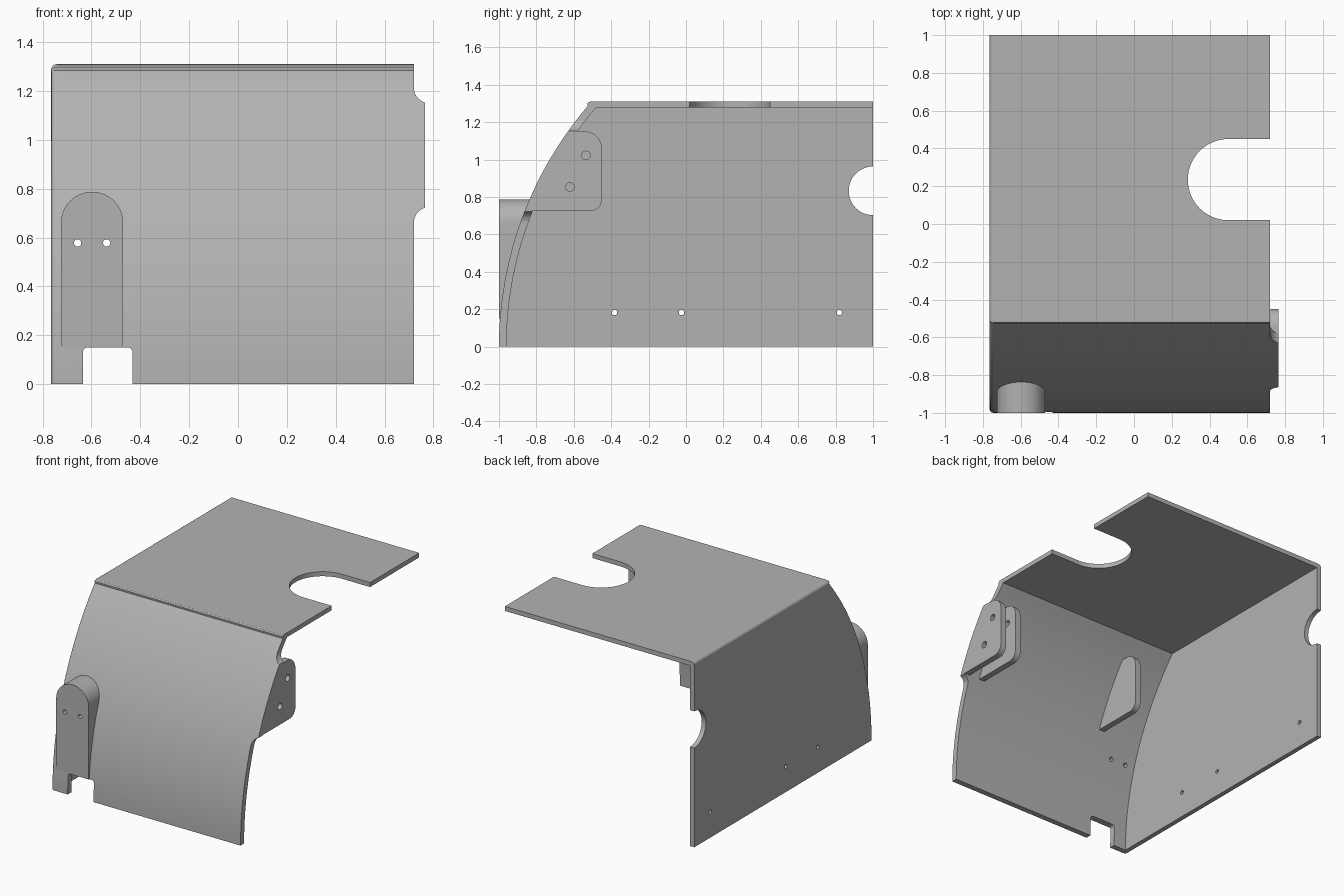
import bpy, bmesh, math
from mathutils import Vector

cube = bpy.data.objects.get("Cube")
if cube:
    bpy.data.objects.remove(cube, do_unlink=True)

steel = bpy.data.materials.new("plain grey steel")
steel.use_nodes = True
GREY = (0.45, 0.45, 0.45, 1)
steel.diffuse_color = GREY
steel.node_tree.nodes["Principled BSDF"].inputs["Base Color"].default_value = GREY

RADIUS, SHEET, TOP = 1.98, 0.04, 1.31
X_WALL, X_EDGE, X_TAB = -0.765, 0.72, 0.765
TAB_LOW, TAB_HIGH = 0.725, 1.15


def curve_y(z, depth=0.0):
    """Front sheet position at a height, measured inward from its outer face."""
    r = RADIUS - depth
    return RADIUS - 1 - math.sqrt(r * r - z * z)


def arc(cu, cv, r, start, end, n=12):
    return [(cu + r * math.cos(math.radians(start + (end - start) * i / n)),
             cv + r * math.sin(math.radians(start + (end - start) * i / n)))
            for i in range(n + 1)]


def front_arc(z0, z1, depth, n):
    return [(curve_y(z0 + (z1 - z0) * i / n, depth), z0 + (z1 - z0) * i / n)
            for i in range(n + 1)]


def prism(name, outline, axis, a, b):
    """Extrude a closed 2D outline along an axis from a to b."""
    place = {"x": lambda u, v, w: (w, u, v),
             "y": lambda u, v, w: (u, w, v),
             "z": lambda u, v, w: (u, v, w)}[axis]
    bm = bmesh.new()
    rings = [[bm.verts.new(place(u, v, w)) for u, v in outline] for w in (a, b)]
    bm.faces.new(rings[0])
    bm.faces.new(rings[1])
    for i in range(len(outline)):
        j = (i + 1) % len(outline)
        bm.faces.new((rings[0][i], rings[0][j], rings[1][j], rings[1][i]))
    bmesh.ops.recalc_face_normals(bm, faces=bm.faces)
    mesh = bpy.data.meshes.new(name)
    bm.to_mesh(mesh)
    bm.free()
    mesh.materials.append(steel)
    obj = bpy.data.objects.new(name, mesh)
    bpy.context.collection.objects.link(obj)
    return obj


def hole(u, v, r, axis, a, b):
    return prism("hole_cutter", arc(u, v, r, 0, 345, 23), axis, a, b)


def cut(obj, cutters):
    """Subtract every cutter, bake the result and discard the cutters."""
    for c in cutters:
        c.hide_render = True
        mod = obj.modifiers.new("cut", "BOOLEAN")
        mod.operation, mod.solver, mod.object = "DIFFERENCE", "EXACT", c
    graph = bpy.context.evaluated_depsgraph_get()
    mesh = bpy.data.meshes.new_from_object(obj.evaluated_get(graph))
    obj.modifiers.clear()
    obj.data = mesh
    for c in cutters:
        bpy.data.objects.remove(c, do_unlink=True)


def finish(obj):
    bpy.ops.object.select_all(action="DESELECT")
    obj.select_set(True)
    bpy.context.view_layer.objects.active = obj
    bpy.ops.object.shade_smooth_by_angle(angle=math.radians(30))
    mod = obj.modifiers.new("even_shading", "WEIGHTED_NORMAL")
    mod.keep_sharp = True


# Bent cover: solid outer form with a rounded wall edge
bend = [(-0.528, 1.298), (-0.522, 1.306), (-0.512, TOP)]
shell = prism("cover_shell", front_arc(0, 1.285, 0, 32) + bend + [(1, TOP), (1, 0)],
              "x", X_WALL, X_TAB)
bm = bmesh.new()
bm.from_mesh(shell.data)
rim = [e for e in bm.edges
       if all(abs(v.co.x - X_WALL) < 1e-4 for v in e.verts)
       and not all(v.co.z < 1e-4 for v in e.verts)
       and not all(v.co.y > 0.999 for v in e.verts)]
bmesh.ops.bevel(bm, geom=rim, offset=0.022, segments=4, profile=0.5, affect="EDGES")
bm.to_mesh(shell.data)
bm.free()

# Hollow interior, open at the bottom, back and one side
inside = prism("inside_cutter", front_arc(-0.1, 1.278, SHEET, 34) + [(1.2, 1.278), (1.2, -0.1)],
               "x", X_WALL + 0.033, 1)


# Trim the open side, leaving a flared tab in the front sheet
def trim(z_end, z_tab, sign):
    flare = [(x, z_end + sign * z) for x, z in arc(X_EDGE + 0.065, 0, 0.065, 180, 90)]
    far = z_end - sign
    return prism("trim_cutter", [(X_EDGE, far)] + flare + [(0.9, z_tab), (0.9, far)],
                 "y", -1.2, 1.2)


trims = [trim(TAB_LOW - 0.065, TAB_LOW, 1), trim(TAB_HIGH + 0.065, TAB_HIGH, -1),
         prism("back_trim_cutter", [(X_EDGE, -0.4), (0.9, -0.4), (0.9, 1.2), (X_EDGE, 1.2)],
               "z", 0.5, 1.5)]

# Slot in the top, half-round notch in the wall, foot notch in the front
slot = prism("slot_cutter", arc(0.5, 0.235, 0.215, 90, 270, 32) + [(0.9, 0.02), (0.9, 0.45)],
             "z", 1.2, 1.4)
wall_notch = prism("wall_notch_cutter", arc(1, 0.833, 0.13, 0, 352.5, 47), "x", -0.9, -0.6)
foot = prism("foot_cutter", [(-0.635, -0.1)] + arc(-0.615, 0.13, 0.02, 180, 90, 5)
             + arc(-0.452, 0.13, 0.02, 90, 0, 5) + [(-0.432, -0.1)], "y", -1.2, -0.8)
wall_holes = [hole(y, 0.182, 0.014, "x", -0.9, -0.6) for y in (-0.382, -0.024, 0.82)]


def boss_holes():
    return [hole(x, 0.578, 0.015, "y", -1.2, -0.7) for x in (-0.657, -0.538)]


cut(shell, [inside])
cut(shell, trims + [slot, wall_notch, foot] + wall_holes + boss_holes())
finish(shell)

# Round-topped boss running from the front plane back into the sheet
left, right, spring = -0.725, -0.47, 0.66
mid, half = (left + right) / 2, (right - left) / 2
levels = [0.15 + (spring - 0.15) * i / 10 for i in range(10)]
outline = ([(right, z) for z in levels] + arc(mid, spring, half, 0, 180, 28)
           + [(left, z) for z in reversed(levels)])
boss = prism("front_boss", outline, "y", -1, 0)
for v in boss.data.vertices:
    if v.co.y > -0.5:
        v.co.y = curve_y(v.co.z, 0.01) + 0.001
cut(boss, boss_holes())
finish(boss)

# Hinge ears behind the front sheet
ear_outline = (front_arc(TAB_LOW, TAB_HIGH, 0.03, 14)
               + arc(-0.54, TAB_HIGH - 0.09, 0.09, 90, 0, 10)
               + arc(-0.51, TAB_LOW + 0.06, 0.06, 0, -90, 8))
for name, x, drilled in (("outer_ear", 0.722, True), ("inner_ear", 0.597, True),
                         ("far_ear", -0.433, False)):
    ear = prism(name, ear_outline, "x", x, x + 0.043)
    if drilled:
        cut(ear, [hole(y, z, 0.023, "x", x - 0.1, x + 0.1)
                  for y, z in ((-0.535, 1.022), (-0.62, 0.853))])
    finish(ear)
